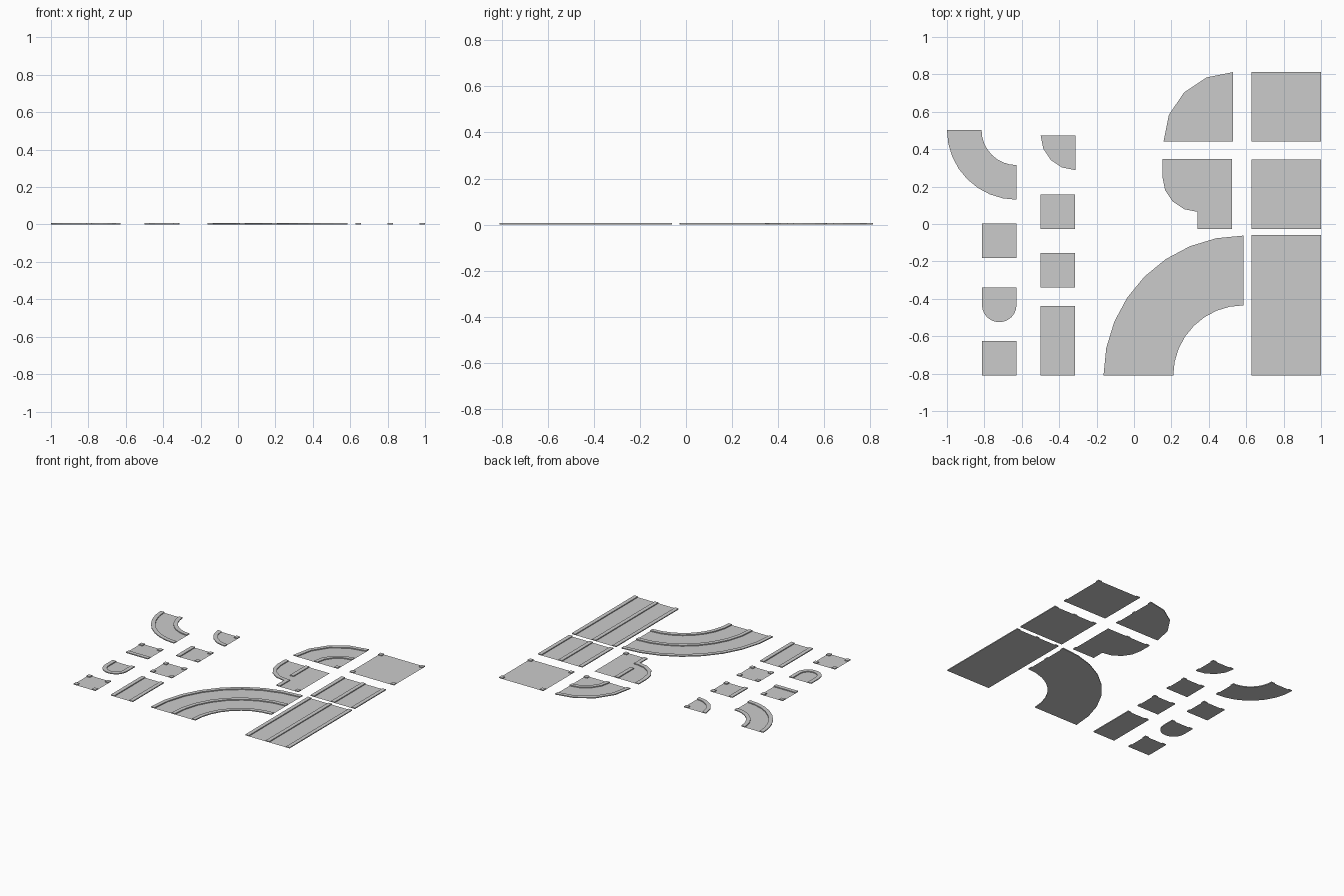
import bpy, bmesh
from math import sin, cos, radians

if "Cube" in bpy.data.objects:
    bpy.data.objects.remove(bpy.data.objects["Cube"])

H = 0.007   # height of kerbs and centre lines
W = 0.03    # width of kerbs
S, B = 0.185, 0.372   # small and big tile sizes


def arc(cx, cy, r, a0, a1, n):
    return [(cx + r * cos(radians(a0 + (a1 - a0) * i / n)),
             cy + r * sin(radians(a0 + (a1 - a0) * i / n))) for i in range(n + 1)]


def rect(x0, y0, x1, y1):
    return [(x0, y0), (x1, y0), (x1, y1), (x0, y1)]


def band(cx, cy, r0, r1, a0, a1, n):
    # curved strip as a list of quads
    p, q = arc(cx, cy, r0, a0, a1, n), arc(cx, cy, r1, a0, a1, n)
    return [[p[i], q[i], q[i + 1], p[i + 1]] for i in range(n)]


def tile(name, sheet, strips):
    """sheet: flat polygons at z=0; strips: groups of polygons raised to H."""
    bm = bmesh.new()

    def flat(polys, z):
        new = []
        for poly in polys:
            f = bm.faces.new([bm.verts.new((x, y, z)) for x, y in poly])
            f.normal_update()
            if f.normal.z < 0:
                f.normal_flip()
            new.append(f)
        vs = list({v for f in new for v in f.verts})
        bmesh.ops.remove_doubles(bm, verts=vs, dist=1e-5)
        return [f for f in new if f.is_valid]

    flat(sheet, 0)
    for group in strips:
        top = flat(group, H)
        # skirts around the raised strip
        for e in [e for f in top for e in f.edges if len(e.link_faces) == 1]:
            loop = e.link_loops[0]
            a, b = loop.vert, loop.link_loop_next.vert
            low = [bm.verts.new((v.co.x, v.co.y, 0)) for v in (a, b)]
            bm.faces.new((b, a, low[0], low[1]))
    me = bpy.data.meshes.new(name)
    bm.to_mesh(me)
    bm.free()
    bpy.context.collection.objects.link(bpy.data.objects.new(name, me))


def corners(x, y, w, h, keep="abcd"):
    # corner squares: a front left, b front right, c back right, d back left
    at = {"a": (x, y), "b": (x + w - W, y),
          "c": (x + w - W, y + h - W), "d": (x, y + h - W)}
    return [[rect(px, py, px + W, py + W)] for px, py in (at[k] for k in keep)]


def straight(name, x, y, w, h, centre):
    strips = [[rect(x, y, x + W, y + h)], [rect(x + w - W, y, x + w, y + h)]]
    if centre:
        m = x + w / 2
        strips.append([rect(m - W / 2, y, m + W / 2, y + h)])
    tile(name, [rect(x, y, x + w, y + h)], strips)


# big straight roads and crossing
straight("wide_road_long", 1 - B, -0.81, B, 0.75, True)
straight("wide_road_short", 1 - B, -0.027, B, B, True)
tile("wide_crossing", [rect(1 - B, 0.44, 1, 0.812)], corners(1 - B, 0.44, B, B))

# big sweeping curve
cx, cy = 0.585, -0.81
tile("wide_road_curve", band(cx, cy, 0.375, 0.748, 90, 180, 8),
     [band(cx, cy, r, r + W, 90, 180, 8) for r in (0.375, 0.5465, 0.718)])

# big tight corner
cx, cy = 0.53, 0.44
tile("wide_road_corner", [arc(cx, cy, B, 90, 180, 4) + [(cx, cy)]],
     [band(cx, cy, B - W, B, 90, 180, 4), band(cx, cy, 0.171, 0.201, 90, 180, 4),
      [rect(cx - W, cy, cx, cy + W)]])

# turning bay with a rounded front left side
x0, x1, y0, y1 = 0.152, 0.525, -0.027, 0.348
mx, cy, r = 0.34, 0.253, 0.188
tile("turning_bay",
     [[(x0, y1)] + arc(mx, cy, r, 180, 270, 4) + [(mx, y0), (x1, y0), (x1, y1)]],
     [[rect(x0, cy, x0 + W, y1)] + band(mx, cy, r - W, r, 180, 270, 4),
      [rect(mx, y0, mx + W, cy - r + W)],
      [rect(mx - W / 2, 0.16, mx + W / 2, y1)],
      [rect(x1 - W, y0, x1, y0 + W)]])

# narrow curve and tight corner
cx, cy = -0.628, 0.502
tile("narrow_road_curve", band(cx, cy, 0.187, B, 180, 270, 8),
     [band(cx, cy, 0.187, 0.187 + W, 180, 270, 8), band(cx, cy, B - W, B, 180, 270, 8)])
cx, cy = -0.314, 0.473
tile("narrow_road_corner", [arc(cx, cy, S, 180, 270, 4) + [(cx, cy)]],
     [band(cx, cy, S - W, S, 180, 270, 4), [rect(cx - W, cy - W, cx, cy)]])

# narrow straight road
straight("narrow_road_long", -0.5, -0.81, S, B, False)

# narrow crossings
for name, x, y in (("narrow_crossing", -0.813, -0.81), ("narrow_crossing_side", -0.5, -0.34)):
    tile(name, [rect(x, y, x + S, y + S)], corners(x, y, S, S))

# narrow junctions with one kerbed side
x, y = -0.5, -0.027
tile("narrow_junction_left", [rect(x, y, x + S, y + S)],
     [[rect(x, y, x + W, y + S)]] + corners(x, y, S, S, "bc"))
x, y = -0.813, -0.183
tile("narrow_junction_front", [rect(x, y, x + S, y + S)],
     [[rect(x, y, x + S, y + W)]] + corners(x, y, S, S, "cd"))

# rounded dead end
x0, x1, y1 = -0.813, -0.628, -0.34
r = S / 2
cx, cy = x0 + r, -0.525 + r
tile("narrow_road_end", [[(x0, y1)] + arc(cx, cy, r, 180, 360, 12) + [(x1, y1)]],
     [[rect(x0, cy, x0 + W, y1)] + band(cx, cy, r - W, r, 180, 360, 12)
      + [rect(x1 - W, cy, x1, y1)]])
